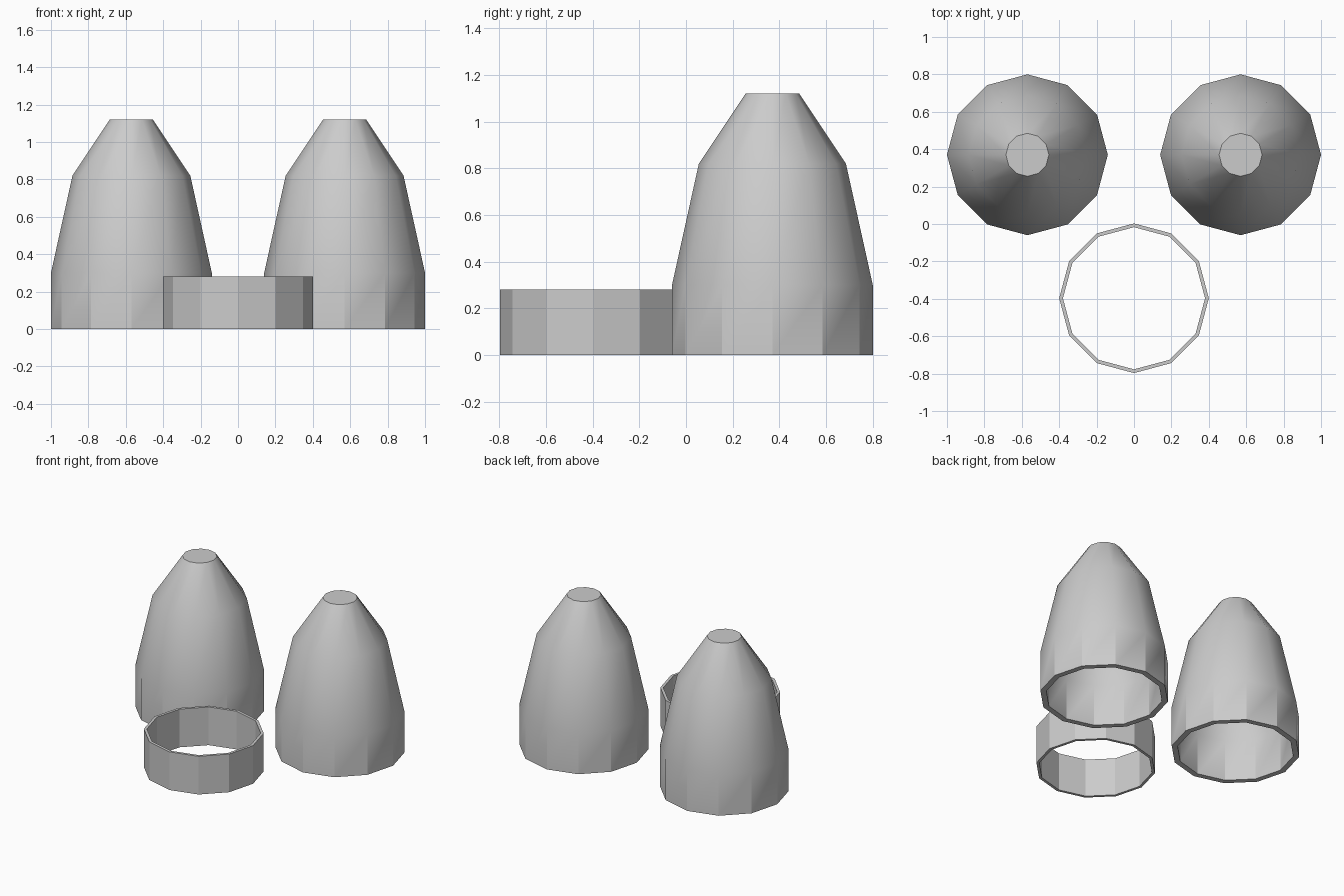
import bpy, math

cube = bpy.data.objects.get("Cube")
if cube:
    bpy.data.objects.remove(cube, do_unlink=True)

SIDES = 12

# Single grey material
grey = bpy.data.materials.new("plain_grey")
grey.use_nodes = True
colour = (0.6, 0.6, 0.6, 1)
grey.diffuse_color = colour
grey.node_tree.nodes["Principled BSDF"].inputs["Base Color"].default_value = colour


def lathe(name, profile, location, closed=False):
    """Turn a (radius, height) profile; open profiles are capped at the end."""
    verts = [(r * math.cos(a), r * math.sin(a), z)
             for r, z in profile
             for a in (math.tau * i / SIDES for i in range(SIDES))]
    n = len(profile)
    faces = []
    for k in range(n if closed else n - 1):
        a, b = k * SIDES, (k + 1) % n * SIDES
        for i in range(SIDES):
            j = (i + 1) % SIDES
            faces.append((a + i, a + j, b + j, b + i))
    if not closed:
        faces.append(tuple(reversed(range(SIDES))))
        faces.append(tuple(range((n - 1) * SIDES, n * SIDES)))
    mesh = bpy.data.meshes.new(name)
    mesh.from_pydata(verts, [], faces)
    mesh.materials.append(grey)
    obj = bpy.data.objects.new(name, mesh)
    obj.location = location
    bpy.context.collection.objects.link(obj)
    bpy.ops.object.select_all(action="DESELECT")
    obj.select_set(True)
    bpy.context.view_layer.objects.active = obj
    bpy.ops.object.shade_smooth_by_angle(angle=math.radians(29.9))
    return obj


# Hollow nose shells: inner ceiling, inner wall, bottom rim, outer wall, flat tip
shell = [(0.09, 1.08), (0.28, 0.80), (0.39, 0.30), (0.39, 0),
         (0.43, 0), (0.43, 0.30), (0.315, 0.82), (0.115, 1.12)]
for side, x in (("left", 0.57), ("right", -0.57)):
    lathe(side + "_shell", shell, (x, 0.37, 0))

# Thin open ring in front
lathe("ring_band", [(0.38, 0), (0.40, 0), (0.40, 0.28), (0.38, 0.28)],
      (0, -0.397, 0), closed=True)
